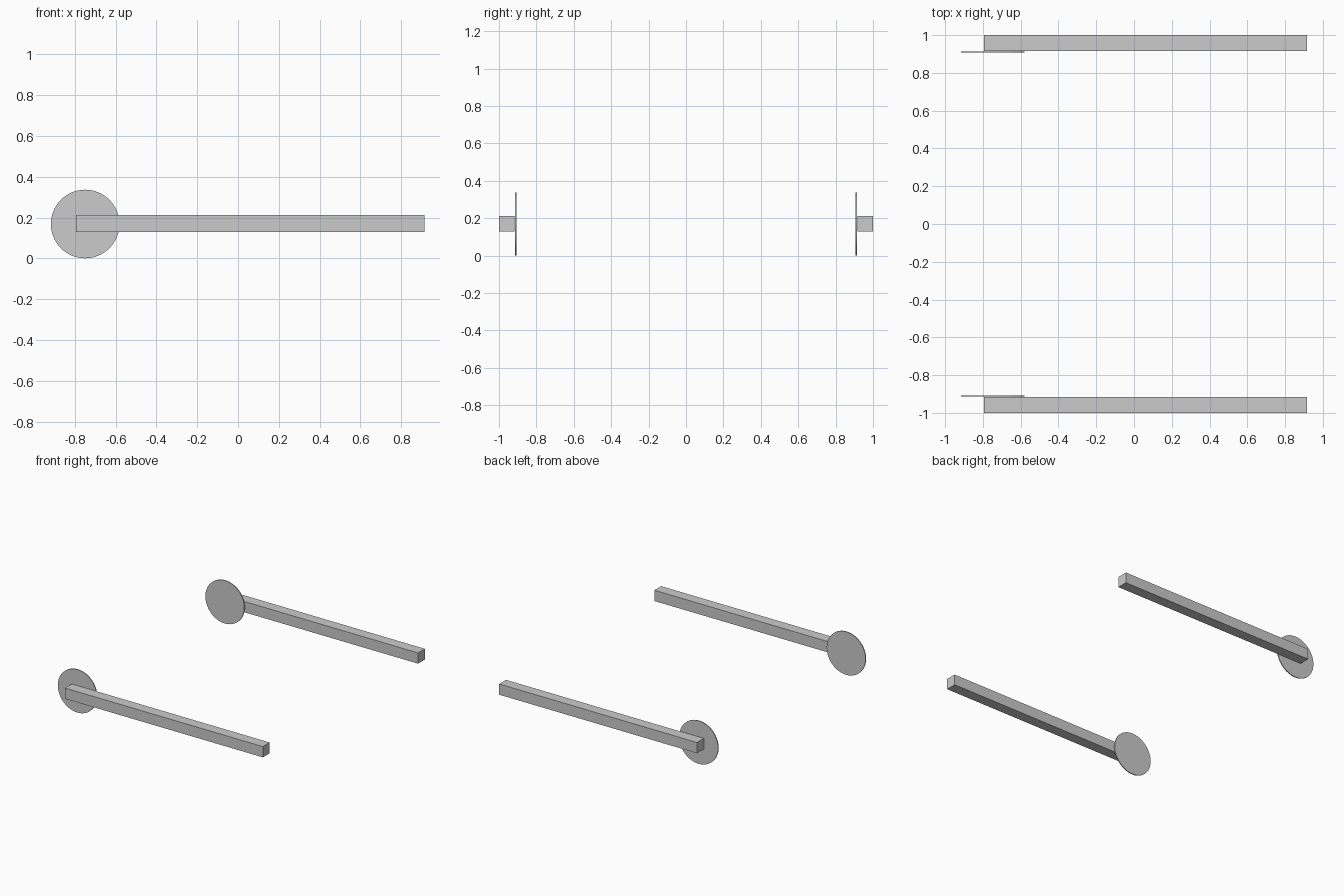
import bpy
from math import pi

if "Cube" in bpy.data.objects:
    bpy.data.objects.remove(bpy.data.objects["Cube"])


def add_bar(name, y):
    # long square rail
    bpy.ops.mesh.primitive_cube_add(size=1, location=(0.06, y, 0.171))
    ob = bpy.context.object
    ob.name = name
    ob.scale = (1.71, 0.084, 0.084)
    bpy.ops.object.transform_apply(location=False, rotation=False, scale=True)


def add_disc(name, y):
    # thin round plate on the inner face of the rail
    bpy.ops.mesh.primitive_cylinder_add(vertices=64, radius=0.168, depth=0.007,
                                        location=(-0.749, y, 0.169),
                                        rotation=(pi / 2, 0, 0))
    ob = bpy.context.object
    ob.name = name
    bpy.ops.object.shade_smooth_by_angle(angle=pi / 6)


# mirrored pair, front (-y) and back (+y)
for label, s in (("front", -1), ("back", 1)):
    add_bar(label + "_rail", s * 0.958)
    add_disc(label + "_disc", s * 0.9105)
